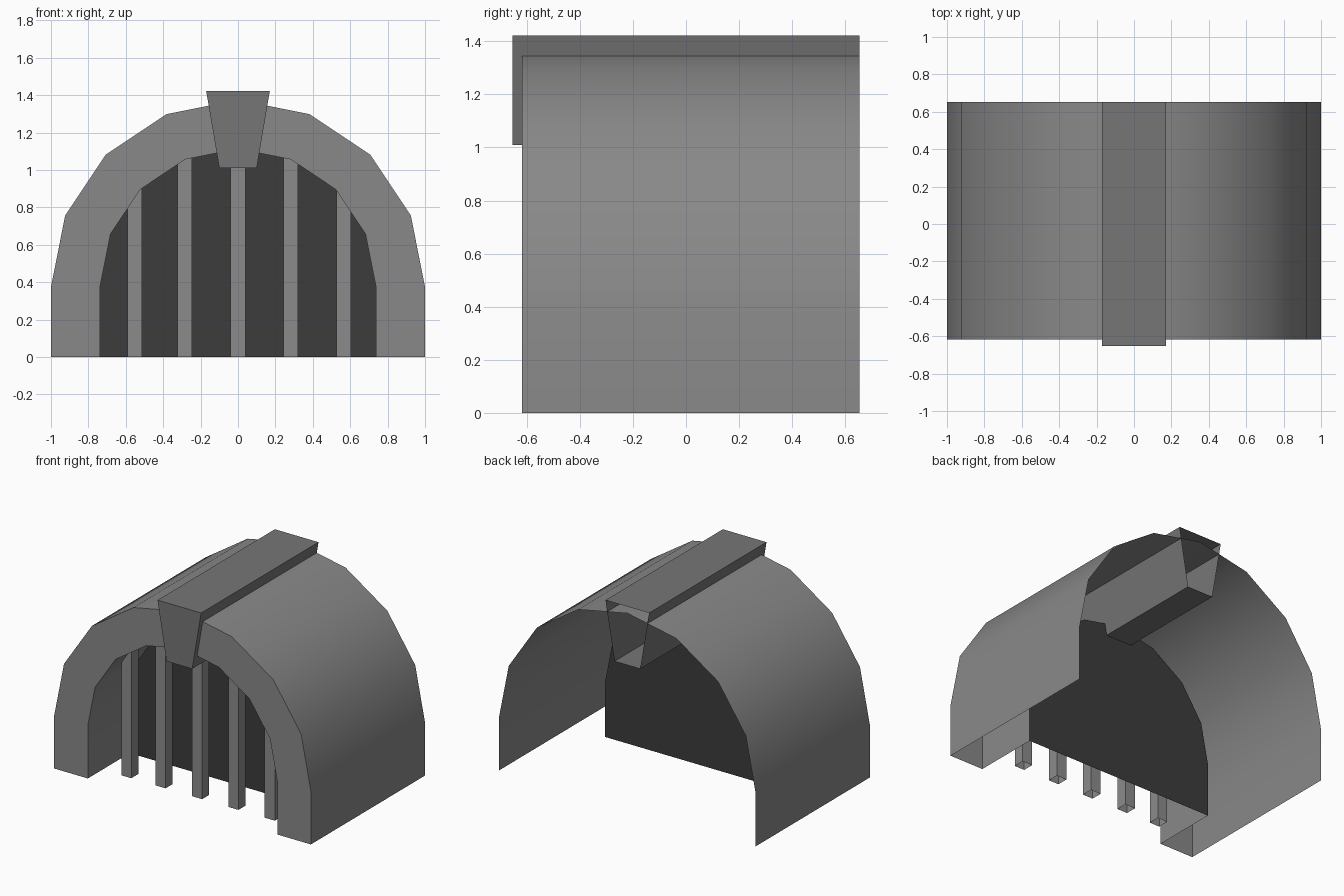
import bpy
from math import cos, sin, pi, radians

if "Cube" in bpy.data.objects:
    bpy.data.objects.remove(bpy.data.objects["Cube"])

FRONT, BACK, PANEL = -0.617, 0.653, -0.15
SPRING = 0.375          # height where the arch begins
R_OUT, R_IN = 1.0, 0.738


def grey(name, v):
    mat = bpy.data.materials.new(name)
    mat.diffuse_color = (v, v, v, 1)
    mat.use_nodes = True
    mat.node_tree.nodes["Principled BSDF"].inputs["Base Color"].default_value = mat.diffuse_color
    return mat


STONE = grey("stone", 0.25)
KEY = grey("dark_stone", 0.18)
DARK = grey("shadow", 0.045)
METAL = grey("metal", 0.26)


def arch(r):
    """Profile (x, z): straight leg, eight-sided half circle, straight leg."""
    pts = [(r * cos(i * pi / 8), SPRING + r * sin(i * pi / 8)) for i in range(9)]
    return [(r, 0)] + pts + [(-r, 0)]


def make(name, verts, faces, mat, smooth=False):
    mesh = bpy.data.meshes.new(name)
    mesh.from_pydata(verts, [], faces)
    mesh.materials.append(mat)
    mesh.update()
    obj = bpy.data.objects.new(name, mesh)
    bpy.context.collection.objects.link(obj)
    if smooth:
        bpy.ops.object.select_all(action='DESELECT')
        obj.select_set(True)
        bpy.context.view_layer.objects.active = obj
        bpy.ops.object.shade_smooth_by_angle(angle=radians(30))
    return obj


def strip(name, a, ya, b, yb, smooth=False):
    """Band of quads between two open profiles."""
    n = len(a)
    verts = [(x, ya, z) for x, z in a] + [(x, yb, z) for x, z in b]
    faces = [(i, i + 1, n + i + 1, n + i) for i in range(n - 1)]
    return make(name, verts, faces, STONE, smooth)


def inner_height(x):
    """Height of the inner arch at a given x."""
    p = arch(R_IN)[1:-1]
    for (x0, z0), (x1, z1) in zip(p, p[1:]):
        if x1 <= x <= x0:
            return z0 + (z1 - z0) * (x - x0) / (x1 - x0)


outer, inner = arch(R_OUT), arch(R_IN)

# Vault: outer shell, front rim and tunnel lining, all open underneath
strip("outer_shell", outer, BACK, outer, FRONT, True)
strip("front_rim", outer, FRONT, inner, FRONT)
strip("tunnel_lining", inner, FRONT, inner, PANEL, True)

# Wall closing the tunnel
make("rear_panel", [(x, PANEL, z) for x, z in reversed(inner)],
     [tuple(range(len(inner)))], DARK)

# Grille bars, open at the bottom, tops set just into the arch
H = 0.039
Y0, Y1 = -0.455, -0.377
for k, cx in enumerate((-0.552, -0.285, 0, 0.283, 0.566)):
    corners = [(cx - H, Y0), (cx + H, Y0), (cx + H, Y1), (cx - H, Y1)]
    verts = [(x, y, 0) for x, y in corners]
    verts += [(x, y, inner_height(x) + 0.02) for x, y in corners]
    make(f"grille_bar_{k + 1}", verts,
         [(0, 1, 5, 4), (1, 2, 6, 5), (2, 3, 7, 6), (3, 0, 4, 7), (4, 5, 6, 7)],
         METAL)

# Keystone running the full length as a ridge, open at the back
key = [(-0.10, 1.01), (0.10, 1.01), (0.17, 1.422), (-0.17, 1.422)]
verts = [(x, y, z) for y in (-0.653, BACK) for x, z in key]
make("keystone_ridge", verts,
     [(0, 1, 2, 3)] + [(i, i + 4, (i + 1) % 4 + 4, (i + 1) % 4) for i in range(4)],
     KEY)
